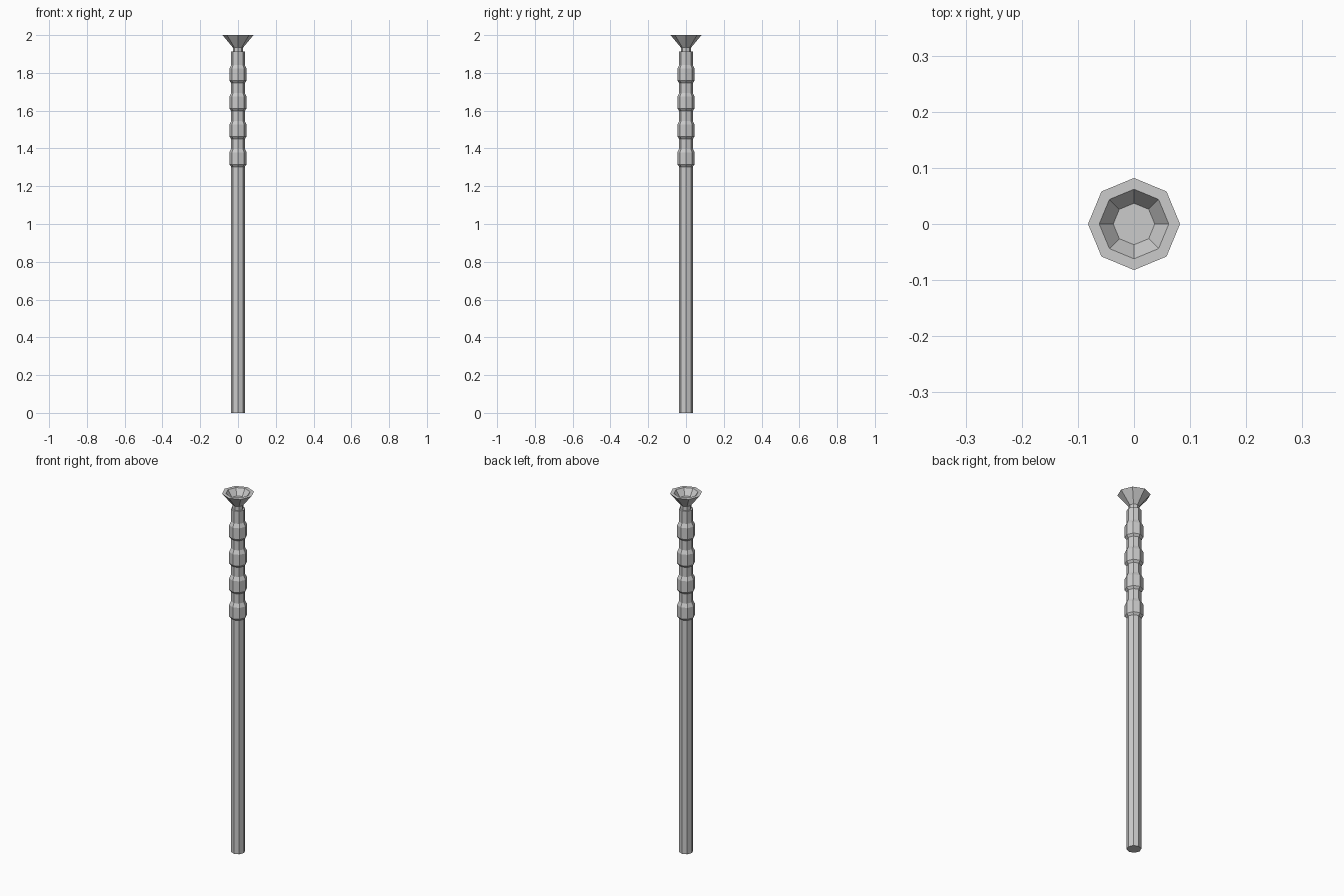
import bpy, bmesh, math

if "Cube" in bpy.data.objects:
    bpy.data.objects.remove(bpy.data.objects["Cube"])

SIDES = 8


def lathe(name, profile):
    """Revolve (radius, z) points into a closed, flat-shaded octagonal solid."""
    bm = bmesh.new()
    rings = []
    for r, z in profile:
        rings.append([bm.verts.new((r * math.cos(2 * math.pi * i / SIDES),
                                    r * math.sin(2 * math.pi * i / SIDES), z))
                      for i in range(SIDES)])
    for a, b in zip(rings, rings[1:]):
        for i in range(SIDES):
            j = (i + 1) % SIDES
            bm.faces.new((a[i], a[j], b[j], b[i]))
    bm.faces.new(rings[0][::-1])
    bm.faces.new(rings[-1])
    bmesh.ops.recalc_face_normals(bm, faces=bm.faces)
    mesh = bpy.data.meshes.new(name)
    bm.to_mesh(mesh)
    bm.free()
    obj = bpy.data.objects.new(name, mesh)
    bpy.context.collection.objects.link(obj)
    return obj


# Long shaft with four swollen grip bands near the top
shaft_r, grip_r = 0.036, 0.046
shaft = [(shaft_r, 0)]
for k in range(4):
    z = 1.303 + 0.148 * k
    shaft += [(shaft_r, z), (grip_r, z + 0.012),
              (grip_r, z + 0.075), (shaft_r, z + 0.095)]
# Step in to the narrow neck, which ends inside the cup base
shaft += [(shaft_r, 1.912), (0.027, 1.912), (0.027, 1.936)]
lathe("shaft", shaft)

# Flared hollow cup with a flat rim
lathe("cup", [(0.027, 1.934), (0.082, 2.0), (0.062, 2.0), (0.037, 1.965)])
